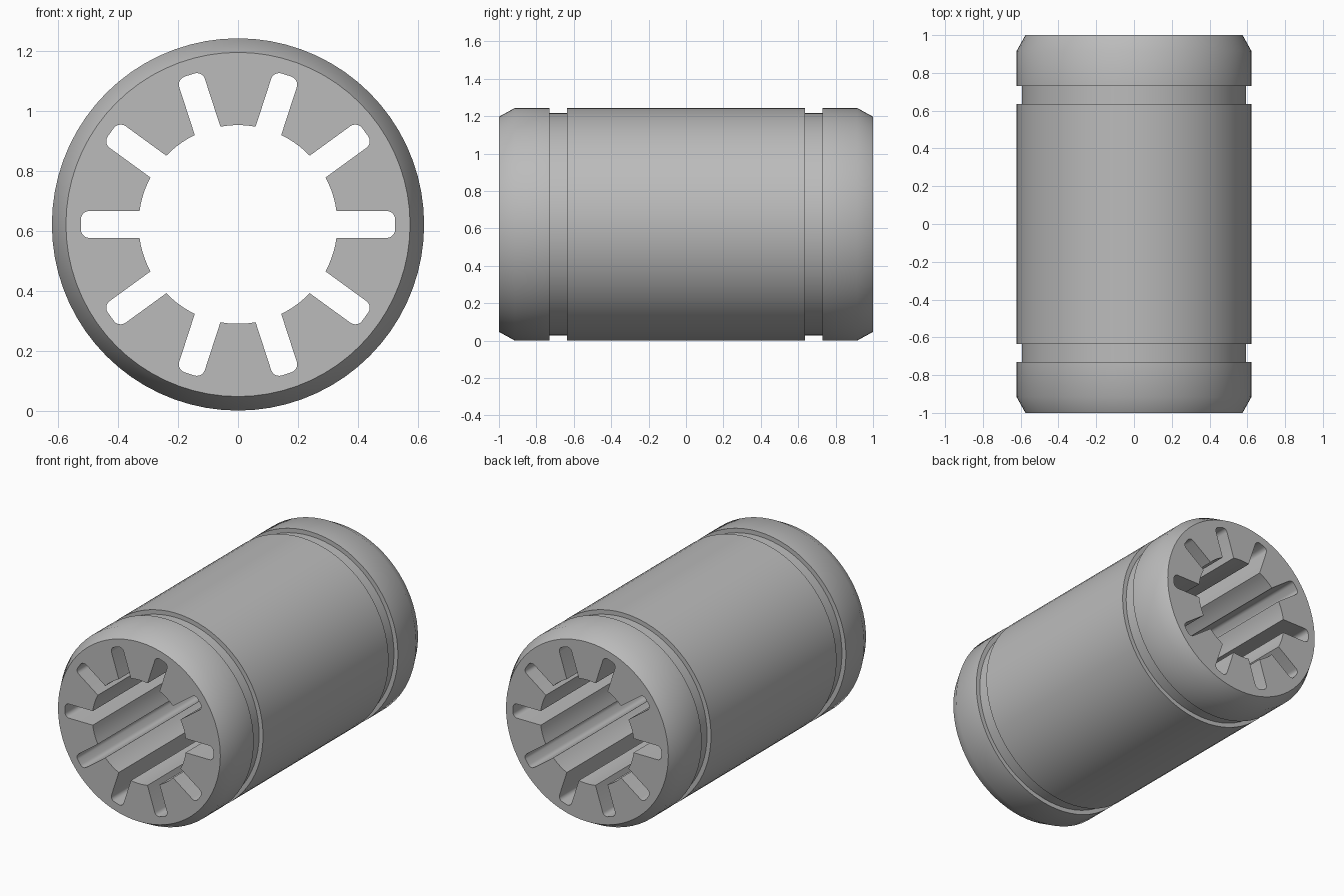
import bpy, bmesh
from math import cos, sin, pi, asin, sqrt, radians
from mathutils import Matrix, Vector

cube = bpy.data.objects.get("Cube")
if cube:
    bpy.data.objects.remove(cube, do_unlink=True)

RADIUS, BORE, SLOT_END, SLOT_HALF, CORNER = 0.622, 0.332, 0.525, 0.045, 0.028
SLOTS, SEGMENTS = 10, 72

steel = bpy.data.materials.new("brushed grey steel")
steel.use_nodes = True
steel.diffuse_color = (0.5, 0.5, 0.5, 1)
steel.node_tree.nodes["Principled BSDF"].inputs["Base Color"].default_value = (0.5, 0.5, 0.5, 1)


def bore_outline():
    """Round bore with radial, round-cornered slots, as (x, z) points."""
    step = 2 * pi / SLOTS
    half_angle = asin(SLOT_HALF / BORE)
    foot = sqrt(BORE ** 2 - SLOT_HALF ** 2)
    slot = [(foot, -SLOT_HALF)]
    for side in (-1, 1):
        for i in range(6):
            a = (i / 5 - (side < 0)) * pi / 2
            slot.append((SLOT_END - CORNER + CORNER * cos(a),
                         side * (SLOT_HALF - CORNER) + CORNER * sin(a)))
    slot.append((foot, SLOT_HALF))
    points = []
    for n in range(SLOTS):
        turn = Matrix.Rotation(n * step, 2)
        points += [turn @ Vector(p) for p in slot]
        for i in range(1, 5):
            a = n * step + half_angle + (step - 2 * half_angle) * i / 5
            points.append(Vector((BORE * cos(a), BORE * sin(a))))
    return points


def ring(bm, points, y):
    verts = [bm.verts.new((p[0], y, p[1] + RADIUS)) for p in points]
    edges = [bm.edges.new((verts[i - 1], verts[i])) for i in range(len(verts))]
    return verts, edges


def skin(bm, rings):
    """Join neighbouring rings with quads."""
    for (a, _), (b, _) in zip(rings, rings[1:]):
        for i in range(len(a)):
            bm.faces.new((a[i - 1], a[i], b[i], b[i - 1]))


bm = bmesh.new()

# Outer shell: chamfered ends and two retaining ring grooves
half = [(0.575, 1), (RADIUS, 0.915), (RADIUS, 0.73), (0.594, 0.73), (0.594, 0.635), (RADIUS, 0.635)]
profile = half + [(r, -y) for r, y in reversed(half)]
circle = [(cos(2 * pi * i / SEGMENTS), sin(2 * pi * i / SEGMENTS)) for i in range(SEGMENTS)]
outer = [ring(bm, [(r * x, r * z) for x, z in circle], y) for r, y in profile]
skin(bm, outer)

# Slotted bore running the full length
outline = bore_outline()
inner = [ring(bm, outline, y) for y in (1, -1)]
skin(bm, inner)

# Flat end faces between shell and bore
for end in (0, -1):
    bmesh.ops.triangle_fill(bm, use_beauty=True, edges=outer[end][1] + inner[end][1])

bmesh.ops.recalc_face_normals(bm, faces=bm.faces)
mesh = bpy.data.meshes.new("slotted_bearing_sleeve")
bm.to_mesh(mesh)
bm.free()
mesh.materials.append(steel)
sleeve = bpy.data.objects.new("slotted_bearing_sleeve", mesh)
bpy.context.collection.objects.link(sleeve)

bpy.ops.object.select_all(action="DESELECT")
sleeve.select_set(True)
bpy.context.view_layer.objects.active = sleeve
bpy.ops.object.shade_smooth_by_angle(angle=radians(35))
